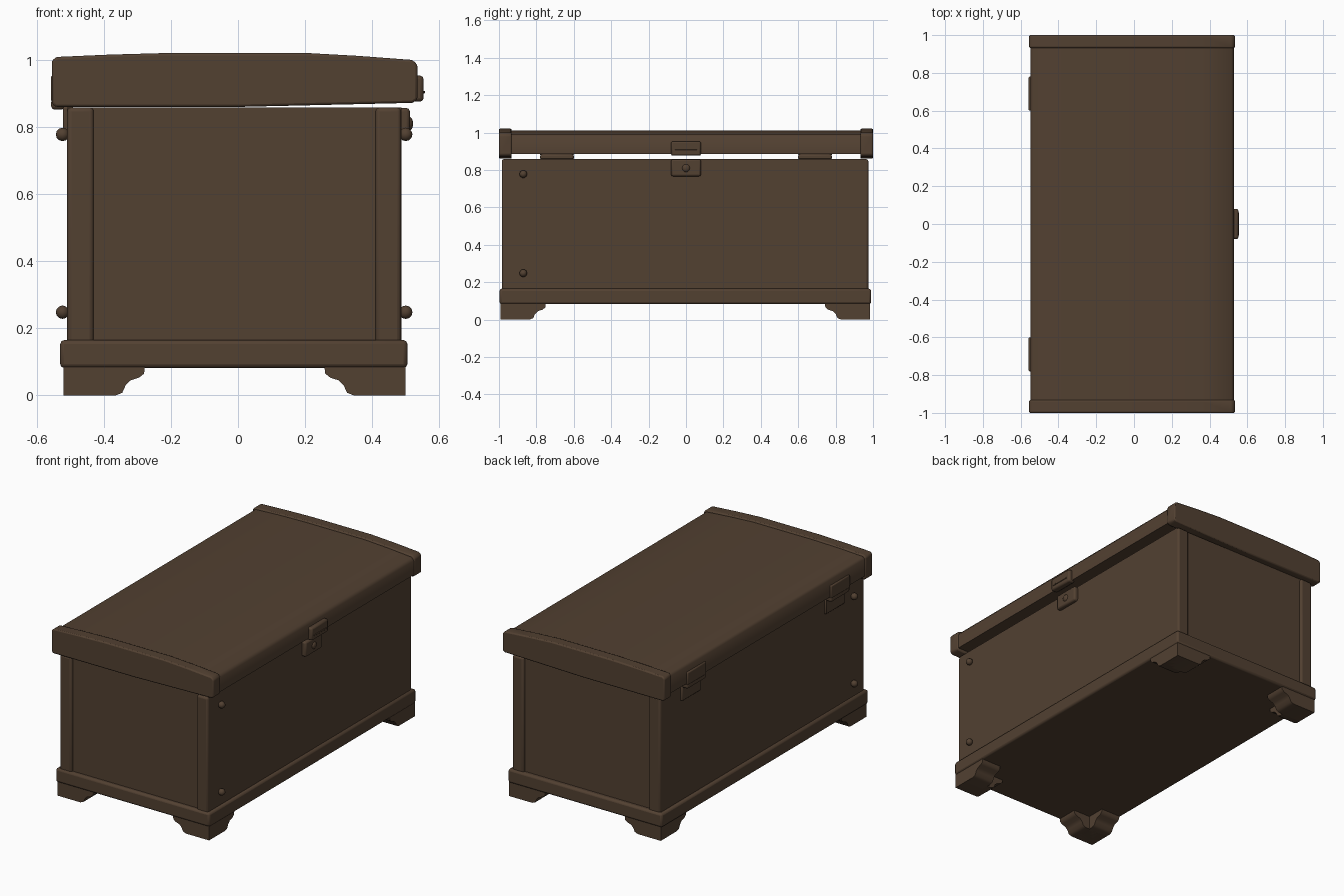
import bpy, bmesh, math
from mathutils import Vector, Matrix

if "Cube" in bpy.data.objects:
    bpy.data.objects.remove(bpy.data.objects["Cube"], do_unlink=True)

brown = bpy.data.materials.new("dark brown wood")
brown.use_nodes = True
colour = (0.085, 0.052, 0.031, 1)
brown.diffuse_color = colour
brown.node_tree.nodes["Principled BSDF"].inputs["Base Color"].default_value = colour


def finish(bm, name, bevel=0.0, segments=2):
    """Turn a bmesh into a bevelled, smooth shaded object."""
    bmesh.ops.recalc_face_normals(bm, faces=bm.faces)
    mesh = bpy.data.meshes.new(name)
    bm.to_mesh(mesh)
    bm.free()
    mesh.materials.append(brown)
    obj = bpy.data.objects.new(name, mesh)
    bpy.context.collection.objects.link(obj)
    if bevel:
        mod = obj.modifiers.new("rounded edges", "BEVEL")
        mod.width, mod.segments = bevel, segments
        mod.limit_method, mod.angle_limit = "ANGLE", math.radians(40)
    bpy.ops.object.select_all(action="DESELECT")
    bpy.context.view_layer.objects.active = obj
    obj.select_set(True)
    bpy.ops.object.shade_smooth_by_angle(angle=math.radians(50))
    return obj


def box(name, x, y, z, bevel=0.0, segments=2):
    """Box from its (low, high) extents."""
    bm = bmesh.new()
    bmesh.ops.create_cube(bm, size=1)
    for v in bm.verts:
        v.co = [(r[0] + r[1]) / 2 + c * (r[1] - r[0]) for c, r in zip(v.co, (x, y, z))]
    return finish(bm, name, bevel, segments)


def prism(bm, points, offset):
    """Add a closed outline pushed along an offset."""
    face = bm.faces.new([bm.verts.new(p) for p in points])
    new = bmesh.ops.extrude_face_region(bm, geom=[face])["geom"]
    moved = [v for v in new if isinstance(v, bmesh.types.BMVert)]
    bmesh.ops.translate(bm, verts=moved, vec=Vector(offset))


def knob(name, centre, radius, depth):
    """Faceted round stud facing sideways."""
    bm = bmesh.new()
    bmesh.ops.create_uvsphere(bm, u_segments=10, v_segments=6, radius=radius)
    bmesh.ops.scale(bm, vec=(1, 1, depth / radius), verts=bm.verts)
    bmesh.ops.rotate(bm, matrix=Matrix.Rotation(math.pi / 2, 3, "Y"), verts=bm.verts)
    bmesh.ops.translate(bm, vec=centre, verts=bm.verts)
    return finish(bm, name)


# Chest body with corner posts around slightly recessed ends
box("chest_body", (-0.51, 0.487), (-0.972, 0.962), (0.15, 0.858))
for side, x in (("left", (0.41, 0.486)), ("right", (-0.509, -0.43))):
    for end, y in (("front", (-0.985, -0.91)), ("back", (0.9, 0.975))):
        box(f"{end}_{side}_corner_post", x, y, (0.15, 0.858), 0.012, 3)

# Base moulding
box("base_moulding", (-0.53, 0.505), (-0.997, 0.99), (0.082, 0.165), 0.012)

# Bracket feet: two scalloped wings joined at each corner
foot = [(0, 0), (0.155, 0), (0.175, 0.008), (0.185, 0.03), (0.2, 0.045),
        (0.225, 0.053), (0.24, 0.065), (0.243, 0.09), (0, 0.09)]
for side, x, sx in (("left", 0.5, -1), ("right", -0.52, 1)):
    for end, y, sy in (("front", -0.992, 1), ("back", 0.985, -1)):
        bm = bmesh.new()
        prism(bm, [(x + sx * d, y, z) for d, z in foot], (0, sy * 0.13, 0))
        prism(bm, [(x, y + sy * d, z) for d, z in foot], (sx * 0.13, 0, 0))
        finish(bm, f"{end}_{side}_foot")

# Lid: curved panel between two deeper end caps
cap = [(-0.555, 0.87), (-0.545, 0.86), (0, 0.86), (0.52, 0.872), (0.535, 0.882),
       (0.535, 0.985), (0.52, 1.0), (0.36, 1.012), (0.2, 1.021), (-0.2, 1.021),
       (-0.38, 1.016), (-0.54, 1.009), (-0.555, 0.998)]
for name, y in (("front_lid_cap", -1.0), ("back_lid_cap", 0.932)):
    bm = bmesh.new()
    prism(bm, [(x, y, z) for x, z in cap], (0, 0.068, 0))
    finish(bm, name, 0.008)
panel = [(-0.548, 0.884), (0.529, 0.886), (0.529, 0.972), (0.515, 0.99),
         (0.36, 1.003), (0.2, 1.012), (-0.2, 1.012), (-0.38, 1.008),
         (-0.535, 1.0), (-0.548, 0.988)]
bm = bmesh.new()
prism(bm, [(x, -0.95, z) for x, z in panel], (0, 1.9, 0))
finish(bm, "lid_panel")

# Clasp on the left side
box("clasp_upper_plate", (0.51, 0.553), (-0.08, 0.08), (0.876, 0.953), 0.01)
box("clasp_ridge", (0.54, 0.557), (-0.06, 0.06), (0.9, 0.908), 0.002)
box("clasp_lower_plate", (0.47, 0.512), (-0.08, 0.08), (0.766, 0.857), 0.01)
knob("clasp_button", (0.512, 0, 0.81), 0.021, 0.01)

# Hinges on the right side
for end, y in (("front", -0.69), ("back", 0.69)):
    span = (y - 0.09, y + 0.09)
    box(f"{end}_hinge_lid_plate", (-0.558, -0.53), span, (0.876, 0.953), 0.006)
    box(f"{end}_hinge_body_plate", (-0.522, -0.49), span, (0.77, 0.862), 0.006)
    box(f"{end}_hinge_barrel", (-0.557, -0.515), span, (0.852, 0.884), 0.01)

# Studs near the front end of both long sides
for side, x in (("left", 0.5), ("right", -0.523)):
    for level, z in (("lower", 0.248), ("upper", 0.778)):
        knob(f"{level}_{side}_stud", (x, -0.87, z), 0.021, 0.02)
